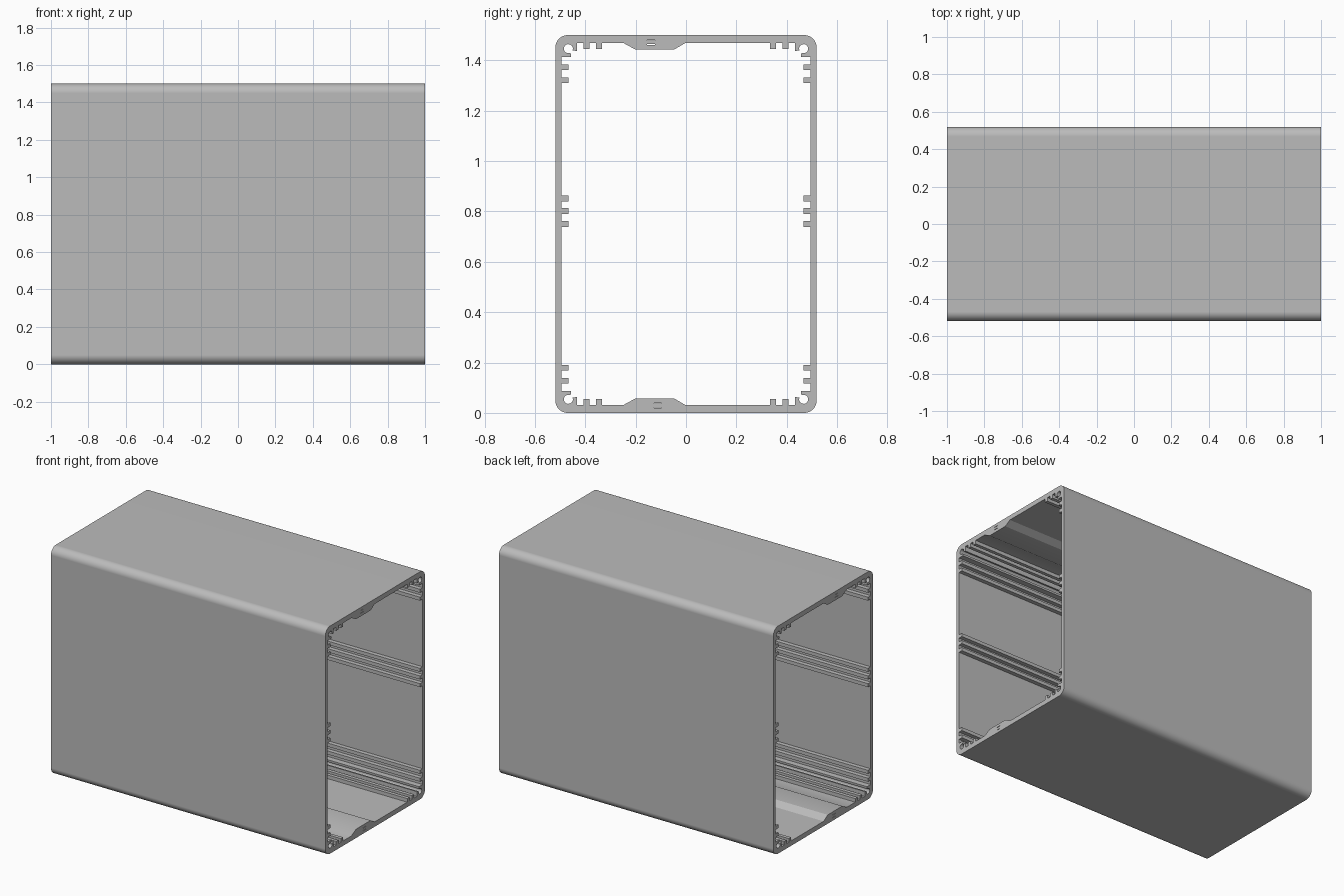
import bpy
import bmesh
from math import cos, sin, radians

cube = bpy.data.objects.get("Cube")
if cube:
    bpy.data.objects.remove(cube)

LENGTH, HALF_WIDTH, HEIGHT = 2.0, 0.519, 1.5
RADIUS = 0.05
SIDE_WALL, FLOOR = 0.024, 0.032
SIDE_RIB, FLOOR_RIB, PAD = 0.052, 0.056, 0.058
RIB = 0.023


def arc(cu, cv, r, start, end, steps):
    angles = [radians(start + (end - start) * i / steps) for i in range(steps + 1)]
    return [(cu + r * cos(a), cv + r * sin(a)) for a in angles]


def ribs(starts, base, tip, width):
    """Square ribs standing from base to tip, listed as (along, depth)."""
    path = []
    for s in starts:
        path += [(s, base), (s, tip), (s + width, tip), (s + width, base)]
    return path


def flip(path):
    return [(v, u) for u, v in path]


def corner():
    """Inner corner from side wall to floor, measured from the outer faces."""
    side = flip(ribs((0.191, 0.139), SIDE_WALL, SIDE_RIB, -RIB))
    boss_top = [(SIDE_WALL, 0.087), (0.062, 0.087), (0.062, 0.076)]
    screw_channel = arc(0.052, 0.054, 0.018, 67, 380, 16)
    boss_end = [(0.086, 0.064), (0.086, FLOOR)]
    floor = ribs((0.113, 0.162), FLOOR, FLOOR_RIB, RIB)
    return side + boss_top + screw_channel + boss_end + floor


def place(path, right, top):
    """Move a path measured from the outer faces to one of the four corners."""
    return [(HALF_WIDTH - u if right else u - HALF_WIDTH,
             HEIGHT - v if top else v) for u, v in path]


def outer_loop():
    quarter = arc(RADIUS, RADIUS, RADIUS, 180, 270, 12)
    return (place(quarter, False, False) + place(quarter[::-1], True, False)
            + place(quarter, True, True) + place(quarter[::-1], False, True))


def inner_loop():
    quarter = corner()
    middle = flip(ribs((0.739, 0.79, 0.84), SIDE_WALL, SIDE_RIB, RIB))
    # sloped pad, off centre on both the floor and the roof
    pad = [(y + HALF_WIDTH, v) for y, v in
           ((-0.247, FLOOR), (-0.2, PAD), (-0.048, PAD), (-0.004, FLOOR))]
    return (place(quarter, False, False) + place(pad, False, False)
            + place(quarter[::-1], True, False) + place(middle, True, False)
            + place(quarter, True, True) + place(pad[::-1], False, True)
            + place(quarter[::-1], False, True) + place(middle[::-1], False, False))


def slit(y, z):
    w, h = 0.015, 0.0015
    return [(y - w, z - h), (y + w, z - h), (y + w, z + h), (y - w, z + h)]


def extrude_profile(name, loops, material):
    bm = bmesh.new()
    edges = []
    for loop in loops:
        verts = [bm.verts.new((-LENGTH / 2, y, z)) for y, z in loop]
        edges += [bm.edges.new((a, b)) for a, b in zip(verts, verts[1:] + verts[:1])]
    bmesh.ops.triangle_fill(bm, use_beauty=True, edges=edges, normal=(1, 0, 0))
    grown = bmesh.ops.extrude_face_region(bm, geom=bm.faces[:], use_keep_orig=True)
    moved = [g for g in grown["geom"] if isinstance(g, bmesh.types.BMVert)]
    bmesh.ops.translate(bm, verts=moved, vec=(LENGTH, 0, 0))
    bmesh.ops.recalc_face_normals(bm, faces=bm.faces[:])
    mesh = bpy.data.meshes.new(name)
    bm.to_mesh(mesh)
    bm.free()
    mesh.materials.append(material)
    obj = bpy.data.objects.new(name, mesh)
    bpy.context.collection.objects.link(obj)
    return obj


def make_material(name, color):
    mat = bpy.data.materials.new(name)
    mat.use_nodes = True
    mat.diffuse_color = color
    mat.node_tree.nodes["Principled BSDF"].inputs["Base Color"].default_value = color
    return mat


grey = make_material("aluminium_grey", (0.5, 0.5, 0.5, 1))

# Hairline slits in the pads
slits = [slit(-0.139, 1.48), slit(-0.139, 1.463), slit(-0.113, 0.038), slit(-0.113, 0.02)]

# Extruded housing
housing = extrude_profile("enclosure_housing", [outer_loop(), inner_loop()] + slits, grey)
bpy.ops.object.select_all(action="DESELECT")
housing.select_set(True)
bpy.context.view_layer.objects.active = housing
bpy.ops.object.shade_smooth_by_angle(angle=radians(30))
weighted = housing.modifiers.new("flat_wall_normals", "WEIGHTED_NORMAL")
weighted.keep_sharp = True
